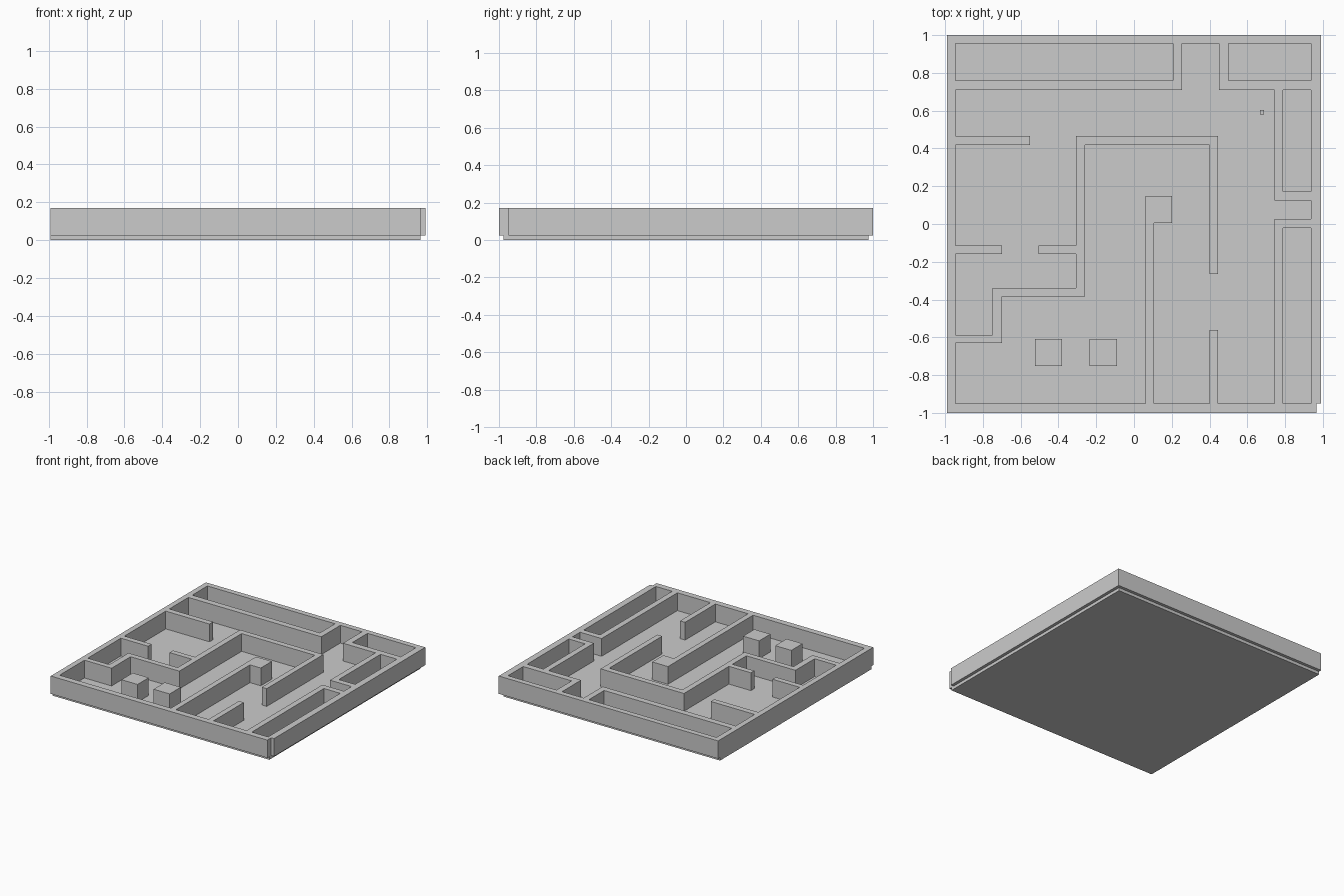
import bpy, bmesh

if "Cube" in bpy.data.objects:
    bpy.data.objects.remove(bpy.data.objects["Cube"])

Z0, Z1 = 0.025, 0.17   # floor top, wall top


def box(name, x0, x1, y0, y1, z0, z1):
    bm = bmesh.new()
    bmesh.ops.create_cube(bm, size=1)
    for v in bm.verts:
        v.co.x = x1 if v.co.x > 0 else x0
        v.co.y = y1 if v.co.y > 0 else y0
        v.co.z = z1 if v.co.z > 0 else z0
    return finish(name, bm)


def finish(name, bm):
    me = bpy.data.meshes.new(name)
    bm.to_mesh(me)
    bm.free()
    ob = bpy.data.objects.new(name, me)
    bpy.context.collection.objects.link(ob)
    return ob


def merged_walls(name, rects):
    """Union of plan rectangles (x0, x1, y0, y1), raised to wall height."""
    xs = sorted({v for r in rects for v in r[:2]})
    ys = sorted({v for r in rects for v in r[2:]})
    bm = bmesh.new()
    verts = {}

    def vert(i, j):
        if (i, j) not in verts:
            verts[i, j] = bm.verts.new((xs[i], ys[j], Z0))
        return verts[i, j]

    for i in range(len(xs) - 1):
        for j in range(len(ys) - 1):
            cx, cy = (xs[i] + xs[i + 1]) / 2, (ys[j] + ys[j + 1]) / 2
            if any(a < cx < b and c < cy < d for a, b, c, d in rects):
                bm.faces.new([vert(i, j), vert(i + 1, j),
                              vert(i + 1, j + 1), vert(i, j + 1)])
    ext = bmesh.ops.extrude_face_region(bm, geom=bm.faces[:], use_keep_orig=True)
    top = [g for g in ext["geom"] if isinstance(g, bmesh.types.BMVert)]
    bmesh.ops.translate(bm, verts=top, vec=(0, 0, Z1 - Z0))
    bmesh.ops.recalc_face_normals(bm, faces=bm.faces[:])
    return finish(name, bm)


L, R, F, B = -0.945, 0.937, -0.95, 0.955   # inner faces of the outer walls

outer = [
    (-0.99, L, -1, 1),          # left
    (R, 0.99, F, 1),            # right
    (-0.99, 0.965, -1, F),      # front, stops short of the right corner
    (-0.99, 0.99, B, 1),        # back
]
rooms = [
    (L, 0.255, 0.71, 0.76), (0.207, 0.255, 0.71, B),       # back left room
    (0.45, R, 0.71, 0.76), (0.45, 0.50, 0.71, B),          # back right room
    (0.743, 0.79, 0.125, 0.71), (0.743, R, 0.125, 0.172),  # right upper room
    (0.743, 0.79, F, 0.027), (0.743, R, -0.02, 0.027),     # right lower room
]
maze = [
    (L, -0.55, 0.418, 0.465),                              # left stub
    (L, -0.70, -0.16, -0.115), (-0.505, -0.307, -0.16, -0.115),  # gateway
    (-0.307, -0.26, -0.385, 0.465),                        # hook wall
    (-0.307, 0.445, 0.418, 0.465), (0.40, 0.445, -0.265, 0.465),
    (-0.75, -0.26, -0.385, -0.34),                         # stepped wall
    (-0.75, -0.70, -0.63, -0.34), (L, -0.70, -0.63, -0.587),
    (0.06, 0.105, F, 0.147), (0.06, 0.202, 0.005, 0.147),  # wall with block end
    (0.40, 0.445, F, -0.56),                               # front stub
]

box("floor", -0.99, 0.965, -0.975, 0.975, 0, Z0)
merged_walls("walls", outer + rooms + maze)

# Free-standing blocks
for i, x in enumerate((-0.525, -0.235)):
    box(f"block_{i + 1}", x, x + 0.145, -0.753, -0.608, Z0, Z1)

# Small marker on the floor
box("marker", 0.666, 0.689, 0.58, 0.603, Z0, Z0 + 0.02)
